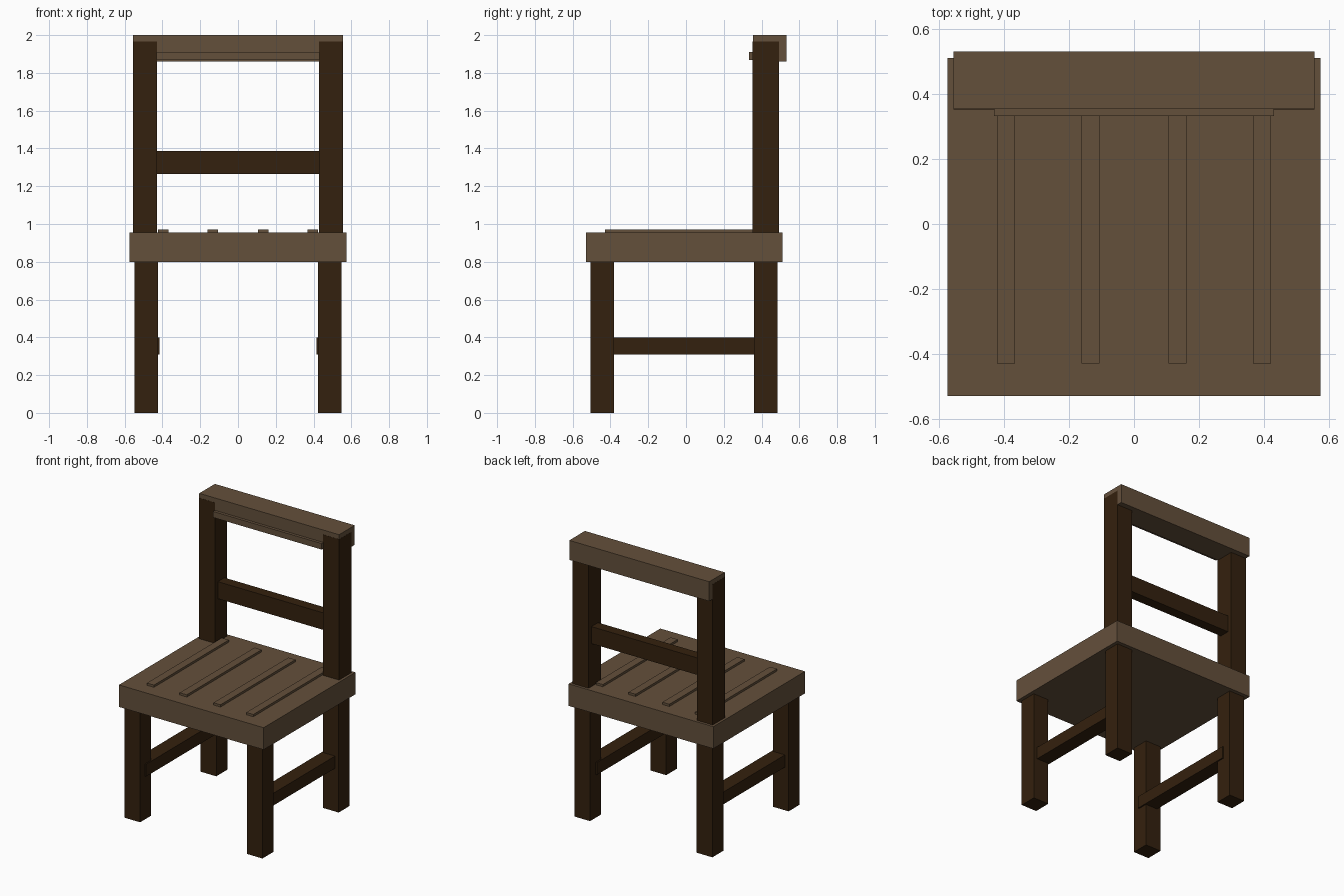
import bpy
import bmesh

cube = bpy.data.objects.get("Cube")
if cube:
    bpy.data.objects.remove(cube, do_unlink=True)


def make_material(name, rgb):
    mat = bpy.data.materials.new(name)
    mat.use_nodes = True
    color = (*rgb, 1.0)
    mat.diffuse_color = color
    bsdf = mat.node_tree.nodes["Principled BSDF"]
    bsdf.inputs["Base Color"].default_value = color
    bsdf.inputs["Roughness"].default_value = 0.8
    return mat


light_wood = make_material("light brown wood", (0.127, 0.080, 0.044))
dark_wood = make_material("dark brown wood", (0.034, 0.015, 0.0044))


def board(name, mat, x, y, z):
    """Rectangular board spanning the given (low, high) ranges."""
    spans = (x, y, z)
    bm = bmesh.new()
    bmesh.ops.create_cube(bm, size=1)
    for v in bm.verts:
        v.co = [(lo + hi) / 2 + c * (hi - lo) for c, (lo, hi) in zip(v.co, spans)]
    mesh = bpy.data.meshes.new(name)
    bm.to_mesh(mesh)
    bm.free()
    mesh.materials.append(mat)
    obj = bpy.data.objects.new(name, mesh)
    bpy.context.collection.objects.link(obj)
    return obj


def board_pair(name, mat, x, y, z):
    """The same board on the left (+x) and right (-x) sides."""
    board("left_" + name, mat, x, y, z)
    board("right_" + name, mat, (-x[1], -x[0]), y, z)


# Seat with four raised slats
board("seat", light_wood, (-0.575, 0.575), (-0.53, 0.511), (0.798, 0.956))
board_pair("outer_slat", light_wood, (0.367, 0.423), (-0.43, 0.42), (0.94, 0.972))
board_pair("inner_slat", light_wood, (0.106, 0.162), (-0.43, 0.42), (0.94, 0.972))

# Legs and the side stretchers set into their inner faces
board_pair("front_leg", dark_wood, (0.424, 0.549), (-0.506, -0.381), (0, 0.8))
board_pair("back_leg", dark_wood, (0.424, 0.549), (0.359, 0.484), (0, 0.8))
board_pair("stretcher", dark_wood, (0.415, 0.52), (-0.452, 0.42), (0.31, 0.398))

# Backrest posts and middle rail
board_pair("back_post", dark_wood, (0.43, 0.557), (0.353, 0.492), (0.95, 1.967))
board("middle_rail", dark_wood, (-0.44, 0.44), (0.385, 0.46), (1.265, 1.387))

# Top rail with a thin strip along its front
board("top_rail", light_wood, (-0.556, 0.556), (0.354, 0.531), (1.86, 2.0))
board("top_rail_strip", light_wood, (-0.432, 0.432), (0.333, 0.37), (1.868, 1.911))
